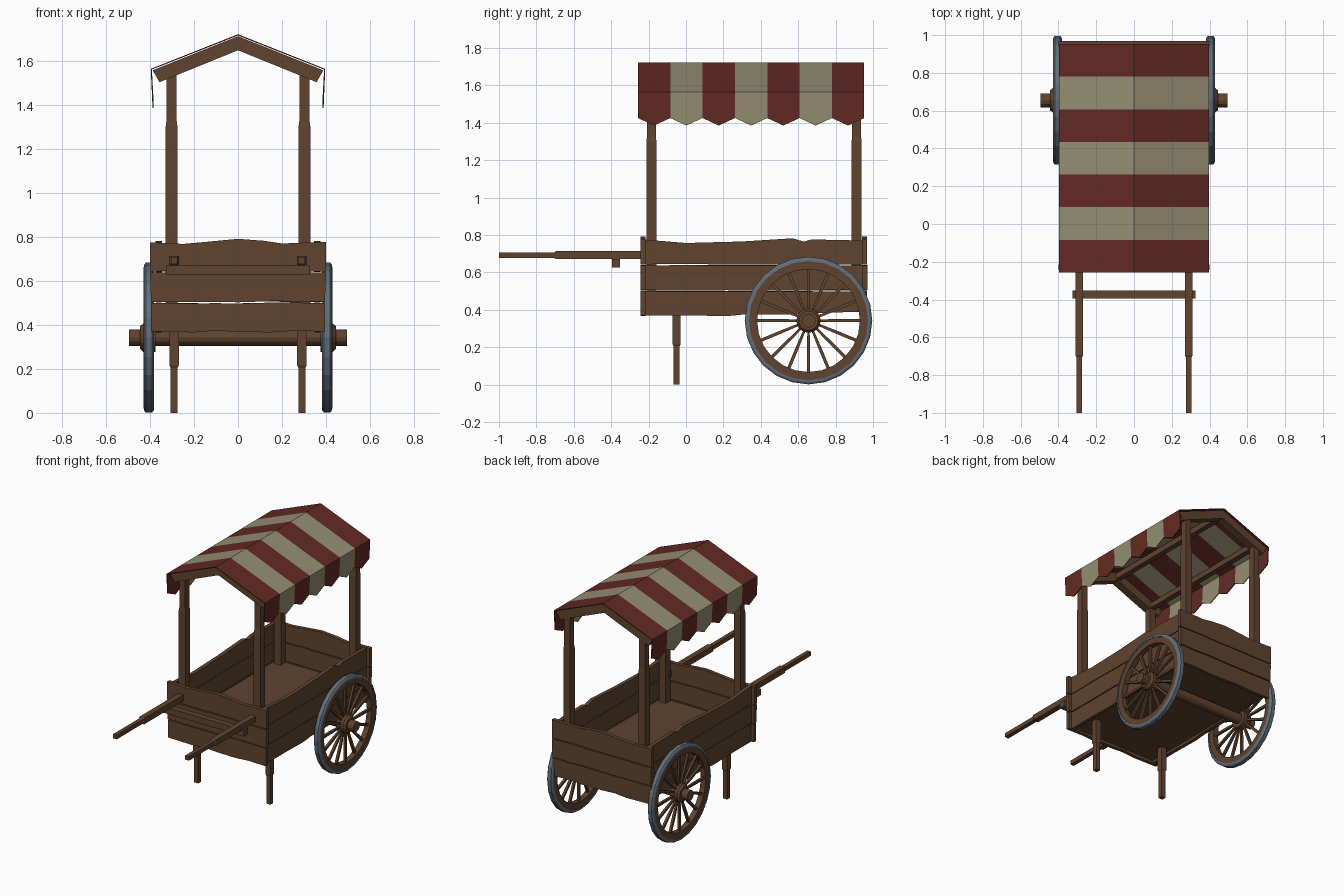
import bpy, bmesh, math, random
from mathutils import Vector

if "Cube" in bpy.data.objects:
    bpy.data.objects.remove(bpy.data.objects["Cube"])

random.seed(4)


def material(name, rgb):
    m = bpy.data.materials.new(name)
    m.diffuse_color = (*rgb, 1)
    m.use_nodes = True
    m.node_tree.nodes["Principled BSDF"].inputs["Base Color"].default_value = m.diffuse_color
    return m


WOOD = material("brown wood", (0.115, 0.056, 0.028))
RED = material("dark red cloth", (0.125, 0.023, 0.017))
CREAM = material("cream cloth", (0.30, 0.27, 0.17))
STEEL = material("grey steel", (0.125, 0.16, 0.20))


def finish(name, bm, *mats):
    bmesh.ops.recalc_face_normals(bm, faces=bm.faces)
    me = bpy.data.meshes.new(name)
    bm.to_mesh(me)
    bm.free()
    for m in mats:
        me.materials.append(m)
    ob = bpy.data.objects.new(name, me)
    bpy.context.collection.objects.link(ob)
    return ob


def skin(bm, rings, closed=False):
    """Bridge equal-length vertex rings; cap the ends unless closed."""
    vs = [[bm.verts.new(p) for p in r] for r in rings]
    n = len(vs[0])
    for i in range(len(vs) if closed else len(vs) - 1):
        a, b = vs[i], vs[(i + 1) % len(vs)]
        for k in range(n):
            bm.faces.new((a[k], a[(k + 1) % n], b[(k + 1) % n], b[k]))
    if not closed:
        bm.faces.new(vs[0])
        bm.faces.new(vs[-1])


def prism(name, pts, axis, a, b, mat=WOOD):
    """Extrude a profile: (y,z) along x, or (x,z) along y."""
    at = (lambda p, t: (t, p[0], p[1])) if axis == 'x' else (lambda p, t: (p[0], t, p[1]))
    bm = bmesh.new()
    skin(bm, [[at(p, t) for p in pts] for t in (a, b)])
    return finish(name, bm, mat)


def box(name, x0, x1, y0, y1, z0, z1, mat=WOOD):
    return prism(name, [(x0, z0), (x1, z0), (x1, z1), (x0, z1)], 'y', y0, y1, mat)


def beam(name, axis, u, v, stations):
    """Square bar with stepped thickness; stations are (position, half width)."""
    bm = bmesh.new()
    rings = []
    for t, h in stations:
        sq = [(u - h, v - h), (u + h, v - h), (u + h, v + h), (u - h, v + h)]
        rings.append([(p, q, t) if axis == 'z' else (p, t, q) for p, q in sq])
    skin(bm, rings)
    return finish(name, bm, WOOD)


def lathe(name, profile, cx, cy, cz, n, mat):
    """Closed (x, radius) profile turned about an axle parallel to x."""
    bm = bmesh.new()
    rings = []
    for i in range(n):
        t = 2 * math.pi * i / n
        rings.append([(cx + x, cy + r * math.cos(t), cz + r * math.sin(t)) for x, r in profile])
    skin(bm, rings, True)
    return finish(name, bm, mat)


# Plank walls: three rough boards each, with uneven seams
SIDE_TOP = [(-0.22, .775), (0, .757), (.3, .765), (.57, .782), (.63, .764), (.67, .776), (.95, .77)]
SIDE_BOT = [(-0.22, .37), (0, .37), (.22, .366), (.3, .374), (.6, .376), (.75, .384), (.95, .39)]
END_TOP = [(-.4, .775), (-.25, .768), (-.18, .774), (0, .791), (.12, .782), (.2, .77), (.4, .777)]
END_BOT = [(-.395, .37), (-.2, .366), (-.1, .374), (0, .368), (.15, .366), (.25, .373), (.395, .37)]


def seam(line, z):
    mid = [(p[0], z + random.uniform(-.003, .003)) for p in line]
    mid[0], mid[-1] = (line[0][0], z), (line[-1][0], z)
    return mid


def wall(name, top, bottom, axis, a, b):
    lines = [bottom, seam(bottom, .502), seam(top, .64), top]
    for i in range(3):
        lo, hi = lines[i], lines[i + 1]
        g = .003
        pts = [(u, z + (g if i else 0)) for u, z in lo]
        pts += [(u, z - (g if i < 2 else 0)) for u, z in reversed(hi)]
        d = (.0, .002, .001)[i]
        prism(f"{name}_plank_{i + 1}", pts, axis, a - d, b + d)


wall("right_side", SIDE_TOP, SIDE_BOT, 'x', .347, .373)
wall("left_side", SIDE_TOP, SIDE_BOT, 'x', -.373, -.347)
wall("front_panel", END_TOP, END_BOT, 'y', -.242, -.217)
wall("back_panel", END_TOP, END_BOT, 'y', .943, .968)
box("floor", -.348, .348, -.219, .945, .388, .495)

# Posts, legs, handles and their mirror images
for s, side in ((-1, "left"), (1, "right")):
    for y, end in ((-.185, "front"), (.912, "back")):
        beam(f"{end}_{side}_post", 'z', s * .302, y,
             [(.48, .027), (1.30, .027), (1.325, .0235), (1.56, .0235)])
    beam(f"{side}_leg", 'z', s * .29, -.05, [(0, .016), (.205, .016), (.215, .021), (.39, .021)])
    beam(f"{side}_handle", 'y', s * .29, .692,
         [(-1, .015), (-.705, .015), (-.695, .021), (-.20, .021)])
    box(f"{side}_roof_beam", s * .30 - .02, s * .30 + .02, -.2, .93, 1.535, 1.575)
box("handle_crossbar", -.325, .325, -.395, -.352, .627, .672)
box("ridge_beam", -.02, .02, -.2, .93, 1.655, 1.698)

# Gable rafters
GABLE = [(0, 1.712), (.388, 1.557), (.357, 1.503), (0, 1.648), (-.357, 1.503), (-.388, 1.557)]
prism("front_rafters", GABLE, 'y', -.225, -.165)
prism("back_rafters", GABLE, 'y', .88, .94)

# Striped canopy with pointed hanging edges
bm = bmesh.new()
Y0, STRIPES, W = -.257, 7, 1.21 / 7
for i in range(STRIPES):
    y0, y1 = Y0 + i * W, Y0 + (i + 1) * W
    for s in (-1, 1):
        ridge = [(0, y0, 1.718), (0, y1, 1.718)]
        eave = [(s * .394, y1, 1.562), (s * .394, y0, 1.562)]
        hem = [(s * .387, y0, 1.425), (s * .386, (y0 + y1) / 2, 1.385), (s * .387, y1, 1.425)]
        for pts in (ridge + eave, eave + hem):
            f = bm.faces.new([bm.verts.new(p) for p in pts])
            f.material_index = i % 2
bmesh.ops.remove_doubles(bm, verts=bm.verts, dist=.0005)
canopy = finish("striped_canopy", bm, RED, CREAM)
mod = canopy.modifiers.new("cloth thickness", 'SOLIDIFY')
mod.thickness = .006
mod.offset = 0

# Axle and wheels
CY, CZ, R = .655, .342, .341
bm = bmesh.new()
ring = [(CY + .037 * math.cos(math.pi * k / 6), CZ + .037 * math.sin(math.pi * k / 6)) for k in range(12)]
skin(bm, [[(x, y, z) for y, z in ring] for x in (-.495, .495)])
finish("axle", bm, WOOD)

for s, side in ((-1, "left"), (1, "right")):
    cx = s * .405
    lathe(f"{side}_tyre", [(-.024, .318), (-.022, .331), (-.014, R), (.014, R), (.022, .331), (.024, .318)],
          cx, CY, CZ, 24, STEEL)
    lathe(f"{side}_wheel_rim", [(-.02, .275), (-.02, .32), (.02, .32), (.02, .275)], cx, CY, CZ, 24, WOOD)
    lathe(f"{side}_hub", [(-.03, .03), (-.03, .065), (.025, .065), (.04, .052), (.04, .03)]
          if s > 0 else [(.03, .03), (.03, .065), (-.025, .065), (-.04, .052), (-.04, .03)],
          cx, CY, CZ, 16, WOOD)
    # Sixteen tapered spokes
    bm = bmesh.new()
    for k in range(16):
        t = 2 * math.pi * k / 16
        out, tan, ax = Vector((0, math.cos(t), math.sin(t))), Vector((0, -math.sin(t), math.cos(t))), Vector((1, 0, 0))
        c = Vector((cx, CY, CZ))
        rings = []
        for r, h in ((.05, .006), (.16, .0085), (.285, .0085)):
            rings.append([c + out * r + tan * h * a + ax * h * b
                          for a, b in ((-1, -1), (1, -1), (1, 1), (-1, 1))])
        skin(bm, rings)
    finish(f"{side}_spokes", bm, WOOD)
